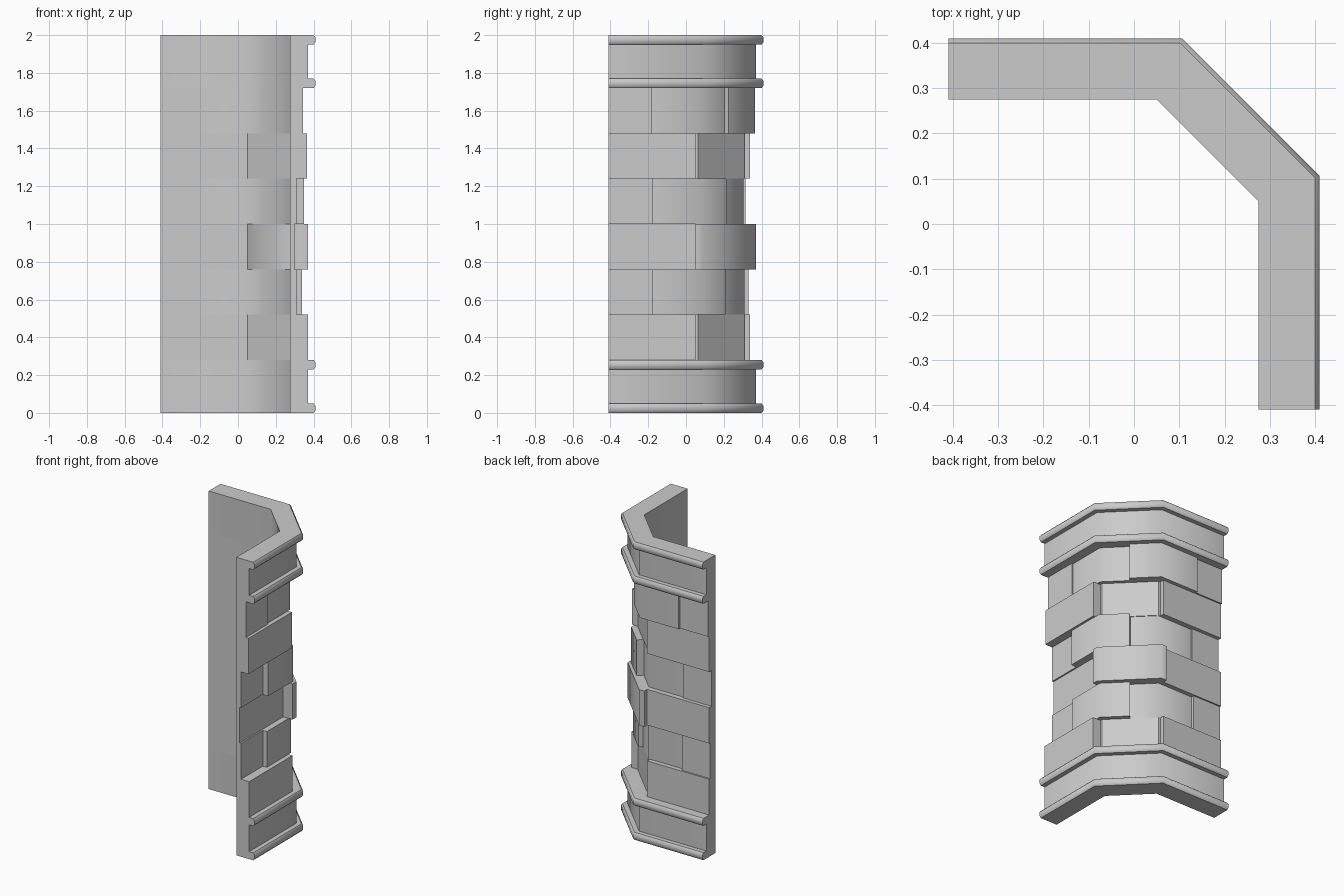
import bpy
import bmesh
import math

if "Cube" in bpy.data.objects:
    bpy.data.objects.remove(bpy.data.objects["Cube"])

INNER, END = 0.275, -0.41

stone = bpy.data.materials.new("grey_stone")
stone.use_nodes = True
grey = (0.6, 0.6, 0.6, 1)
stone.diffuse_color = grey
stone.node_tree.nodes["Principled BSDF"].inputs["Base Color"].default_value = grey


# Stations along the bent wall: each returns a point at offset d
def corner(d):
    return 0.05 + (d - INNER) * math.tan(math.radians(22.5))


def side(y):
    return lambda d: (d, y)


def rear(x):
    return lambda d: (x, d)


def side_corner(d):
    return d, corner(d)


def middle(d):
    m = (d + corner(d)) / 2
    return m, m


def rear_corner(d):
    return corner(d), d


def sweep(name, profile, stations, smooth=48):
    """Sweep a closed (offset, height) profile through the stations."""
    bm = bmesh.new()
    rings = [[bm.verts.new((*st(d), z)) for d, z in profile] for st in stations]
    n = len(profile)
    for a, b in zip(rings, rings[1:]):
        for i in range(n):
            j = (i + 1) % n
            bm.faces.new((a[i], a[j], b[j], b[i]))
    bm.faces.new(rings[0])
    bm.faces.new(rings[-1])
    bmesh.ops.remove_doubles(bm, verts=bm.verts, dist=0.0005)
    bmesh.ops.recalc_face_normals(bm, faces=bm.faces)
    mesh = bpy.data.meshes.new(name)
    bm.to_mesh(mesh)
    bm.free()
    mesh.materials.append(stone)
    ob = bpy.data.objects.new(name, mesh)
    bpy.context.collection.objects.link(ob)
    bpy.ops.object.select_all(action="DESELECT")
    ob.select_set(True)
    bpy.context.view_layer.objects.active = ob
    bpy.ops.object.shade_smooth_by_angle(angle=math.radians(smooth))


def block(name, depth, z, stations, smooth=48):
    top = z + 0.24
    sweep(name, [(INNER, z), (depth, z), (depth, top), (INNER, top)], stations, smooth)


# Base and cap bands, each with two rounded lips
def lip(z):
    return [(0.37, z), (0.40, z), (0.41, z + 0.012),
            (0.41, z + 0.038), (0.40, z + 0.05), (0.37, z + 0.05)]


whole = [side(END), side_corner, rear_corner, rear(END)]
for name, z in (("base_band", 0), ("cap_band", 1.72)):
    lips = lip(z)[1:] + lip(z + 0.23)[:-1]
    sweep(name, [(INNER, z)] + lips + [(INNER, z + 0.28)], whole)

# Odd courses: two leg stones and one corner stone
for i, (right, mid, back) in enumerate(((0.37, 0.31, 0.34),
                                        (0.30, 0.37, 0.34),
                                        (0.365, 0.31, 0.34))):
    z = 0.28 + i * 0.48
    block(f"side_stone_{i}", right, z, [side(END), side(0.05)])
    block(f"corner_stone_{i}", mid, z,
          [side(0.05), side_corner, rear_corner, rear(0.05)], 48 if mid > 0.35 else 30)
    block(f"rear_stone_{i}", back, z, [rear(0.05), rear(END)])

# Even courses: two end stones and two stones wrapping the corners
for i, (right, wrap_right, wrap_back, back) in enumerate(((0.31, 0.34, 0.31, 0.33),
                                                          (0.31, 0.35, 0.305, 0.315),
                                                          (0.345, 0.335, 0.365, 0.35))):
    z = 0.52 + i * 0.48
    block(f"side_end_stone_{i}", right, z, [side(END), side(-0.18)])
    block(f"side_wrap_stone_{i}", wrap_right, z, [side(-0.18), side_corner, middle])
    block(f"rear_wrap_stone_{i}", wrap_back, z, [middle, rear_corner, rear(-0.2)])
    block(f"rear_end_stone_{i}", back, z, [rear(-0.2), rear(END)])
